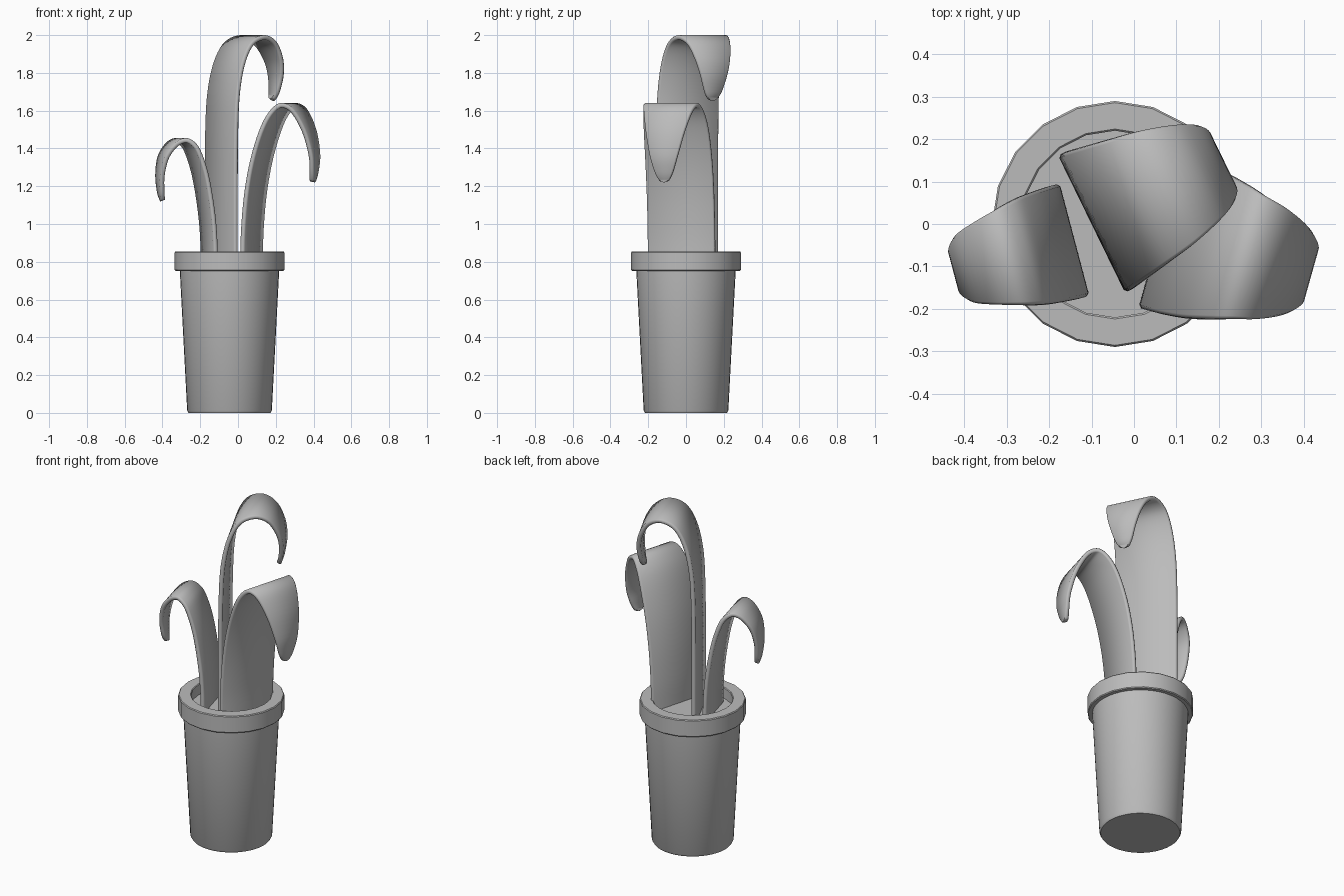
import bpy, bmesh, math
from mathutils import Vector

cube = bpy.data.objects.get("Cube")
if cube:
    bpy.data.objects.remove(cube)

grey = bpy.data.materials.new("plain grey")
grey.use_nodes = True
grey.diffuse_color = (0.5, 0.5, 0.5, 1)
grey.node_tree.nodes["Principled BSDF"].inputs["Base Color"].default_value = grey.diffuse_color

POT_X = -0.045
THICK = 0.025


def finish(name, bm, angle):
    bmesh.ops.remove_doubles(bm, verts=bm.verts, dist=1e-5)
    bmesh.ops.recalc_face_normals(bm, faces=bm.faces)
    mesh = bpy.data.meshes.new(name)
    bm.to_mesh(mesh)
    bm.free()
    obj = bpy.data.objects.new(name, mesh)
    bpy.context.collection.objects.link(obj)
    mesh.materials.append(grey)
    bpy.ops.object.select_all(action="DESELECT")
    obj.select_set(True)
    bpy.context.view_layer.objects.active = obj
    bpy.ops.object.shade_smooth_by_angle(angle=math.radians(angle))
    return obj


def skin(bm, rings, closed=False):
    """Join matching vertex loops with quads; cap the ends unless closed."""
    n = len(rings[0])
    pairs = list(zip(rings, rings[1:]))
    if closed:
        pairs.append((rings[-1], rings[0]))
    for a, b in pairs:
        for i in range(n):
            j = (i + 1) % n
            bm.faces.new((a[i], a[j], b[j], b[i]))
    if not closed:
        bm.faces.new(rings[0])
        bm.faces.new(rings[-1])


def lathe(name, profile, sides, closed=False):
    bm = bmesh.new()
    rings = []
    for r, z in profile:
        angles = [math.tau * i / sides for i in range(sides)]
        rings.append([bm.verts.new((POT_X + r * math.cos(a), r * math.sin(a), z))
                      for a in angles])
    skin(bm, rings, closed)
    return finish(name, bm, 35)


def smooth_path(points, steps=5):
    """Catmull-Rom samples through (reach, height, half width) points."""
    p = [Vector(q) for q in points]
    p = [2 * p[0] - p[1]] + p + [2 * p[-1] - p[-2]]
    out = []
    for a, b, c, d in zip(p, p[1:], p[2:], p[3:]):
        for k in range(steps):
            t = k / steps
            out.append(b + (c - a) * t / 2 + (2 * a - 5 * b + 4 * c - d) * t * t / 2
                       + (3 * b - a - 3 * c + d) * t ** 3 / 2)
    return out + [p[-2]]


def leaf(name, base, curl, points):
    """Strip with rounded edges that rises from base and curls over."""
    curl = Vector((*curl, 0)).normalized()
    side = Vector((-curl.y, curl.x, 0))
    path = smooth_path(points)
    bm = bmesh.new()
    rings = []
    for i, (reach, z, w) in enumerate(path):
        step = path[min(i + 1, len(path) - 1)] - path[max(i - 1, 0)]
        inward = (curl * step.y - Vector((0, 0, step.x))).normalized()
        centre = Vector((*base, z)) + curl * reach
        inner_w = w - min(0.007, w / 2)
        section = [(-inner_w, 0), (inner_w, 0), (w, 0.28), (w, 0.72),
                   (inner_w, 1), (-inner_w, 1), (-w, 0.72), (-w, 0.28)]
        rings.append([bm.verts.new(centre + side * s + inward * (t * THICK))
                      for s, t in section])
    skin(bm, rings)
    return finish(name, bm, 50)


# Pot: tapered body, overhanging rim and soil
lathe("pot_body", [(0.217, 0), (0.224, 0.012), (0.264, 0.77)], 40)
lathe("pot_rim", [(0.264, 0.752), (0.286, 0.752), (0.29, 0.757), (0.29, 0.85),
                  (0.286, 0.855), (0.224, 0.855), (0.22, 0.851), (0.22, 0.752)], 20, True)
lathe("soil", [(0.222, 0.76), (0.222, 0.79)], 20)

# Three curling leaves
leaf("tall_leaf", (-0.1, 0), (0.9, 0.44), [
    (0, 0.77, 0.18), (0, 1.2, 0.18), (0.003, 1.5, 0.18), (0.015, 1.7, 0.178),
    (0.05, 1.86, 0.172), (0.11, 1.965, 0.162), (0.2, 2, 0.147), (0.28, 1.965, 0.125),
    (0.33, 1.88, 0.102), (0.346, 1.79, 0.078), (0.337, 1.7, 0.05),
    (0.325, 1.66, 0.027), (0.32, 1.65, 0.006)])
leaf("left_leaf", (0.06, -0.02), (0.963, -0.27), [
    (0, 0.77, 0.184), (0.003, 0.95, 0.184), (0.02, 1.15, 0.184), (0.052, 1.33, 0.183),
    (0.1, 1.49, 0.178), (0.15, 1.59, 0.167), (0.21, 1.64, 0.152), (0.28, 1.61, 0.135),
    (0.34, 1.5, 0.108), (0.37, 1.37, 0.078), (0.369, 1.28, 0.052),
    (0.362, 1.23, 0.027), (0.36, 1.22, 0.006)])
leaf("right_leaf", (-0.14, -0.037), (-0.967, -0.255), [
    (0, 0.77, 0.137), (0.002, 0.9, 0.137), (0.015, 1.06, 0.137), (0.047, 1.25, 0.135),
    (0.088, 1.38, 0.131), (0.125, 1.435, 0.124), (0.17, 1.455, 0.114), (0.225, 1.43, 0.1),
    (0.275, 1.36, 0.082), (0.295, 1.26, 0.058), (0.291, 1.17, 0.038),
    (0.283, 1.13, 0.02), (0.28, 1.12, 0.005)])
